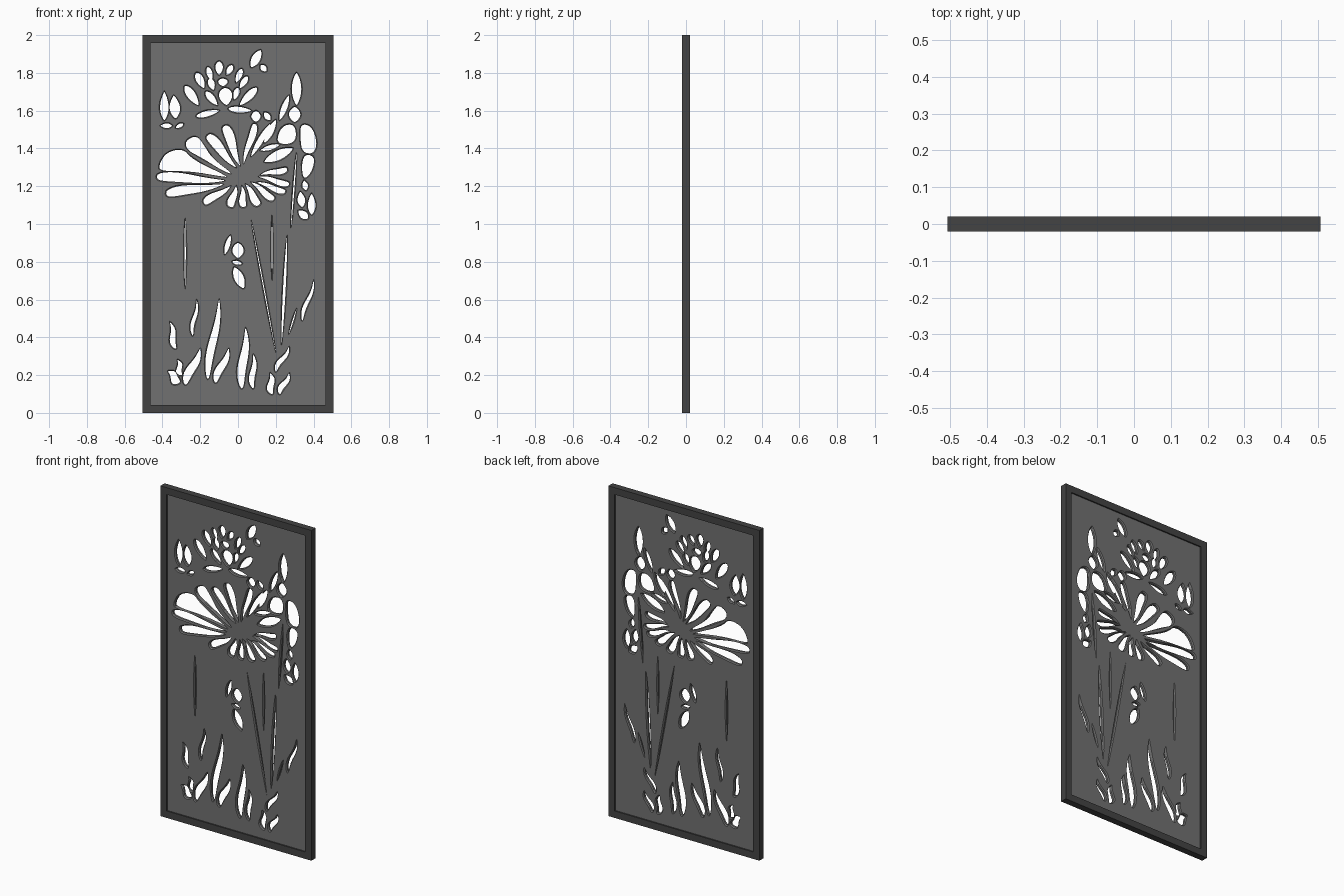
import bpy
import bmesh
import math
from mathutils import Vector

default = bpy.data.objects.get("Cube")
if default:
    bpy.data.objects.remove(default, do_unlink=True)

HALF_X, HEIGHT, HALF_Y, BAR = 0.506, 2.0, 0.02, 0.042
PANEL_Y = 0.012
FLARE = 0.006
STEPS = 14


def make_material(name, grey):
    mat = bpy.data.materials.new(name)
    mat.use_nodes = True
    colour = (grey, grey, grey, 1)
    mat.diffuse_color = colour
    mat.node_tree.nodes["Principled BSDF"].inputs["Base Color"].default_value = colour
    return mat


def make_object(name, bm, material=None):
    bmesh.ops.recalc_face_normals(bm, faces=bm.faces)
    mesh = bpy.data.meshes.new(name)
    bm.to_mesh(mesh)
    bm.free()
    obj = bpy.data.objects.new(name, mesh)
    bpy.context.collection.objects.link(obj)
    if material:
        mesh.materials.append(material)
    return obj


def leaf_outline(ends, width, peak, sway, grow):
    """Slender leaf from a first end to a second, widest at the peak fraction."""
    start, end = Vector(ends[:2]) / 100, Vector(ends[2:]) / 100
    axis = (end - start).normalized()
    side = Vector((-axis.y, axis.x))
    start, end = start - axis * grow, end + axis * grow
    power = math.log(0.5) / math.log(peak)
    left, right = [], []
    for i in range(STEPS + 1):
        t = (1 - math.cos(math.pi * i / STEPS)) / 2
        centre = start.lerp(end, t) + side * sway * math.sin(math.tau * t)
        swell = max(math.sin(math.pi * t ** power), 0) ** 0.7
        half = (width / 200 + grow) * swell
        if i in (0, STEPS):
            left.append(centre)
        else:
            left.append(centre + side * half)
            right.append(centre - side * half)
    return left + right[::-1]


def rounded_outline(corners, grow):
    """Free-form opening with its corners cut round."""
    points = [Vector(c) / 100 for c in corners]
    for _ in range(2):
        pairs = list(zip(points, points[1:] + points[:1]))
        points = [a.lerp(b, f) for a, b in pairs for f in (0.25, 0.75)]
    middle = sum(points, Vector((0, 0))) / len(points)
    return [p + (p - middle).normalized() * grow for p in points]


def add_cutter(bm, outline):
    """Loft an opening through the panel, flared at both faces."""
    outer, inner = PANEL_Y + 0.004, PANEL_Y - FLARE
    levels = ((-outer, FLARE + 0.004), (-inner, 0), (inner, 0), (outer, FLARE + 0.004))
    rings = [[bm.verts.new((p.x, y, p.y)) for p in outline(grow)] for y, grow in levels]
    count = len(rings[0])
    for low, high in zip(rings, rings[1:]):
        for i in range(count):
            j = (i + 1) % count
            bm.faces.new((low[i], low[j], high[j], high[i]))
    bm.faces.new(rings[0])
    bm.faces.new(rings[-1])


# Openings in hundredths: both ends, then width
grass = [
    (-33, 34, -36, 48, 3), (-31, 16, -37, 22, 4.5), (-30, 20, -32, 28, 3),
    (-28, 15, -20, 34, 4.5), (-24, 41, -22, 60, 2), (-16, 18, -10, 60, 4),
    (-12, 16, -5, 34, 4), (2, 13, 4, 45, 4.5), (8, 13, 8, 31, 3),
    (18, 10, 17, 21, 3.5), (22, 10, 27, 21, 3), (20, 22, 27, 35, 2.5),
    (34, 49, 40, 70, 2),
]
stems = [
    (23, 36, 26, 94, 1.4), (20, 32, 7, 102, 0.5), (-28, 66, -28, 103, 0.7),
    (27, 42, 31, 55, 0.6), (18, 70, 18, 105, 0.4), (31, 138, 28, 98, 0.7),
]
pad_ribs = [
    (-43, 125, -7, 123, 5), (-16, 147, -1, 130, 5), (-7, 152, 1, 131, 5),
    (9, 153, 3, 132, 3.5), (-38, 116, -8, 121, 5), (-18, 111, -4, 120, 4),
    (-4, 109, -1, 120, 4), (3, 109, 2, 120, 3.5), (11, 110, 4, 121, 4),
    (19, 113, 7, 122, 3.5), (25, 117, 10, 122, 3), (27, 121, 11, 125, 3),
    (26, 129, 12, 126, 3),
]
reeds = [
    (29, 140, 14, 133, 5), (17, 153, 7, 136, 3), (22, 142, 12, 139, 2.5),
    (31, 180, 31, 163, 5), (27, 168, 22, 155, 3), (20, 155, 14, 143, 3.5),
    (30, 162, 30, 154, 6), (7, 157, 12, 157, 5.5), (14, 159, 17, 155, 3),
]
flower = [
    (-16, 183, -14, 176, 3), (-10, 186, -10, 179, 4), (-3, 184, -6, 179, 3),
    (2, 182, -1, 175, 3), (-22, 180, -18, 172, 4), (-28, 173, -21, 163, 4.5),
    (5, 178, 1, 172, 3), (10, 172, 1, 163, 4), (-8, 177, -8, 173, 5),
    (-15, 177, -13, 171, 3.5), (0, 172, -2, 166, 3), (-17, 170, -11, 163, 3.5),
    (-7, 172, -6, 163, 7), (-22, 157, -10, 160, 3), (-5, 161, 7, 160, 3),
]
buds = [
    (-39, 170, -39, 155, 4.5), (-34, 168, -33, 156, 5.5), (-41, 152, -35, 152, 2.5),
    (-33, 151, -29, 153, 2), (35, 123, 36, 118, 3), (33, 117, 34, 109, 4),
    (39, 116, 39, 105, 4), (32, 107, 37, 103, 4),
]
insects = [
    (-7, 84, -4, 94, 2.5), (0, 90, 0, 82, 6), (-3, 80, 2, 79, 2),
    (-2, 77, 3, 66, 5), (12, 192, 7, 183, 4.5), (12, 184, 15, 181, 3),
]
# Groups with the widest point and the sideways sway
motifs = (
    (grass, 0.38, 0.008), (stems, 0.5, 0.0), (pad_ribs, 0.25, 0.004),
    (reeds, 0.5, 0.0), (flower, 0.42, 0.0), (buds, 0.55, 0.0), (insects, 0.5, 0.0),
)
# Broad openings in the lily pad and behind the reeds
broad = (
    [(-42, 131), (-38, 138), (-29, 140), (-24, 134), (-5, 125), (-8, 125), (-25, 128), (-41, 128)],
    [(-28, 144), (-22, 147), (-18, 142), (-14, 135), (-2, 126), (-8, 128), (-19, 135), (-27, 139)],
    [(33, 153), (39, 152), (42, 143), (40, 137), (34, 138), (33, 145)],
    [(34, 137), (41, 136), (39, 127), (34, 123)],
    [(20, 143), (23, 152), (30, 153), (31, 145), (27, 142)],
)

frame_material = make_material("dark charcoal", 0.056)
panel_material = make_material("mid grey", 0.165)

# Cutter holding every opening
bm = bmesh.new()
for leaves, peak, sway in motifs:
    for *ends, width in leaves:
        add_cutter(bm, lambda g: leaf_outline(ends, width, peak, sway, g))
for corners in broad:
    add_cutter(bm, lambda g: rounded_outline(corners, g))
cutter = make_object("opening_cutter", bm)
cutter.hide_render = True

# Pierced panel
bm = bmesh.new()
bmesh.ops.create_cube(bm, size=1)
size = Vector((2 * (HALF_X - BAR) + 0.01, 2 * PANEL_Y, HEIGHT - 2 * BAR + 0.01))
bmesh.ops.scale(bm, vec=size, verts=bm.verts)
bmesh.ops.translate(bm, vec=(0, 0, HEIGHT / 2), verts=bm.verts)
panel = make_object("pierced_panel", bm, panel_material)
cut = panel.modifiers.new("openings", "BOOLEAN")
cut.operation = "DIFFERENCE"
cut.solver = "EXACT"
cut.use_self = True
cut.object = cutter
bpy.context.view_layer.objects.active = panel
bpy.ops.object.modifier_apply(modifier=cut.name)
bpy.data.objects.remove(cutter, do_unlink=True)

# Mitred frame
bm = bmesh.new()
rings = []
for inset, y in ((0, -HALF_Y), (BAR, -HALF_Y), (BAR, HALF_Y), (0, HALF_Y)):
    x, low, high = HALF_X - inset, inset, HEIGHT - inset
    rings.append([bm.verts.new((cx, y, cz)) for cx, cz in ((-x, low), (x, low), (x, high), (-x, high))])
for a, b in zip(rings, rings[1:] + rings[:1]):
    for i in range(4):
        j = (i + 1) % 4
        bm.faces.new((a[i], a[j], b[j], b[i]))
make_object("border_frame", bm, frame_material)
